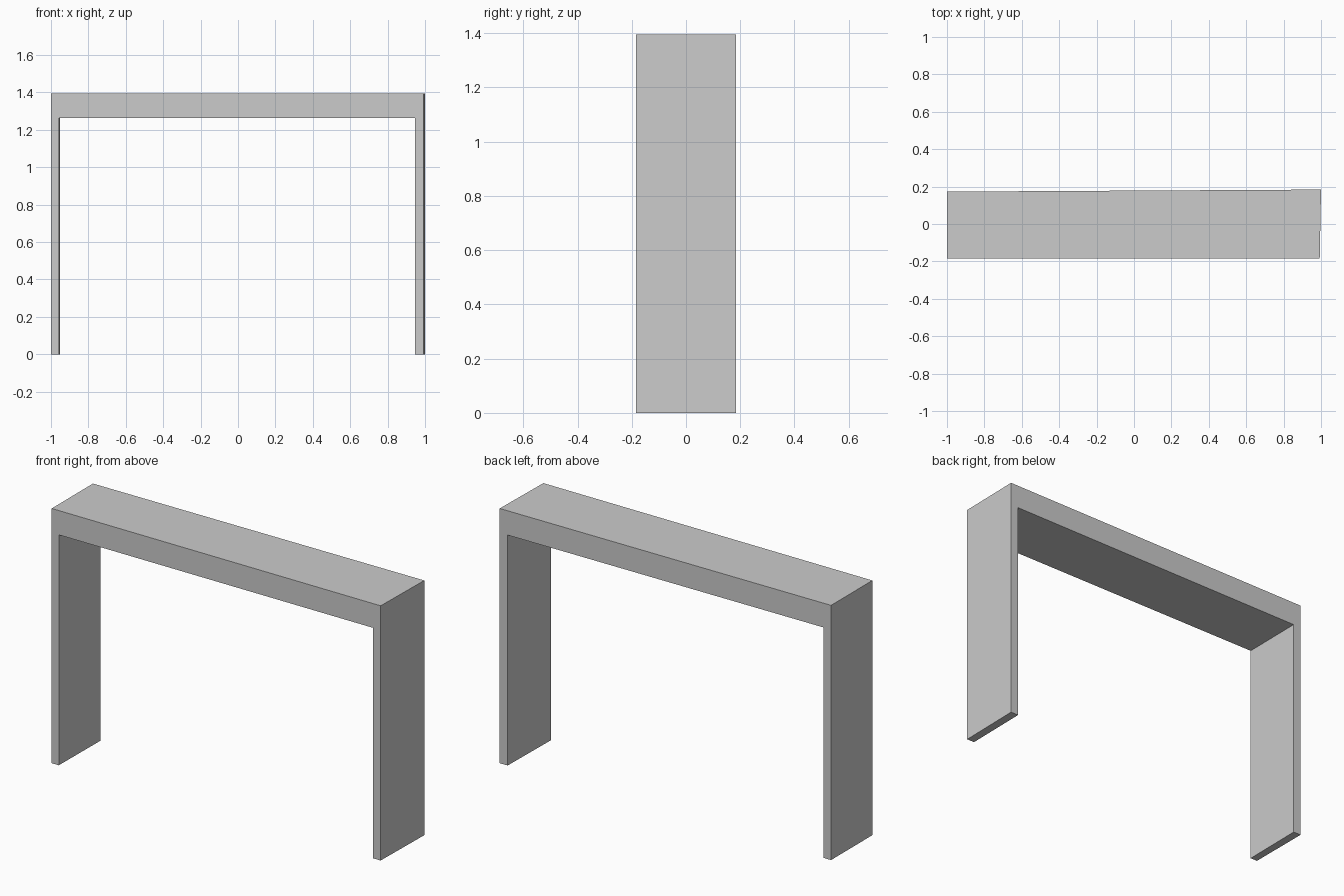
import bpy, bmesh

if "Cube" in bpy.data.objects:
    bpy.data.objects.remove(bpy.data.objects["Cube"])

H, BEAM = 1.395, 1.262      # top and underside of the beam

# Fireplace-like surround: U outline, front and back slightly out of square
def outline(left, left_in, right_in, right):
    return [(left, 0), (left_in, 0), (left_in, BEAM), (right_in, BEAM),
            (right_in, 0), (right, 0), (right, H), (left, H)]

def back_y(x):
    return 0.1785 + 0.0055 * x

bm = bmesh.new()
front = [bm.verts.new((x, -0.184, z)) for x, z in outline(-1, -0.957, 0.946, 0.993)]
back = [bm.verts.new((x, back_y(x), z)) for x, z in outline(-1, -0.953, 0.952, 1)]

# End caps and the walls between them
bm.faces.new(front)
bm.faces.new(back[::-1])
for i in range(8):
    j = (i + 1) % 8
    bm.faces.new((front[j], front[i], back[i], back[j]))
bmesh.ops.recalc_face_normals(bm, faces=bm.faces)

mesh = bpy.data.meshes.new("portal_frame")
bm.to_mesh(mesh)
bm.free()
bpy.context.collection.objects.link(bpy.data.objects.new("portal_frame", mesh))
